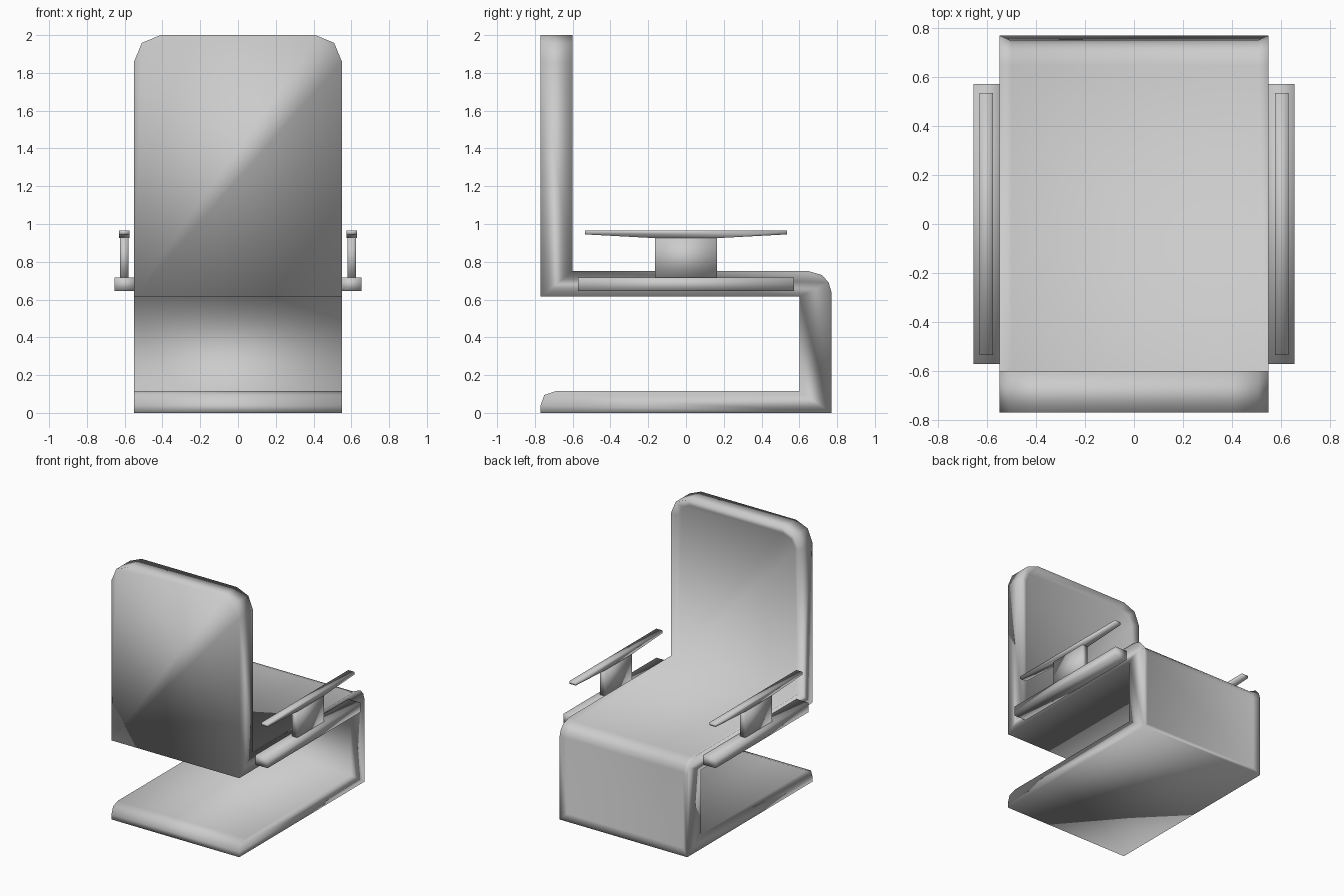
import bpy, bmesh
from mathutils import Vector

if "Cube" in bpy.data.objects:
    bpy.data.objects.remove(bpy.data.objects["Cube"])

grey = bpy.data.materials.new("light_grey")
grey.use_nodes = True
grey.diffuse_color = (0.6, 0.6, 0.6, 1)
grey.node_tree.nodes["Principled BSDF"].inputs["Base Color"].default_value = (0.6, 0.6, 0.6, 1)


def prism(profile, x0, x1):
    """Extrude a closed (y, z) profile from x0 to x1."""
    bm = bmesh.new()
    face = bm.faces.new([bm.verts.new((x0, y, z)) for y, z in profile])
    out = bmesh.ops.extrude_face_region(bm, geom=[face])
    moved = [v for v in out["geom"] if isinstance(v, bmesh.types.BMVert)]
    bmesh.ops.translate(bm, verts=moved, vec=(x1 - x0, 0, 0))
    bmesh.ops.recalc_face_normals(bm, faces=bm.faces)
    return bm


def finish(bm, name):
    mesh = bpy.data.meshes.new(name)
    bm.to_mesh(mesh)
    bm.free()
    mesh.materials.append(grey)
    for p in mesh.polygons:
        p.use_smooth = True
    obj = bpy.data.objects.new(name, mesh)
    bpy.context.collection.objects.link(obj)
    return obj


# Seat body: base, leg, seat and backrest as one folded slab
HALF = 0.55
body_profile = [
    (-0.77, 0), (0.77, 0), (0.77, 0.64), (0.755, 0.69), (0.72, 0.73), (0.65, 0.75),
    (-0.6, 0.75), (-0.6, 2), (-0.77, 2), (-0.77, 0.615), (0.6, 0.615), (0.6, 0.115),
    (-0.69, 0.115), (-0.75, 0.095), (-0.77, 0.04),
]
bm = prism(body_profile, -HALF, HALF)

# Rounded top corners of the backrest
corners = [e for e in bm.edges
           if all(v.co.z > 1.99 and abs(v.co.x) > 0.5 for v in e.verts)
           and abs(e.verts[0].co.y - e.verts[1].co.y) > 0.1]
bmesh.ops.bevel(bm, geom=corners, offset=0.14, segments=2, profile=0.5, affect='EDGES')
bm.normal_update()


# Shallow recess running down the backrest, over the seat and down the leg
def is_cushion(face):
    c, n = face.calc_center_median(), face.normal
    if abs(n.x) > 0.1:
        return False
    back = n.y > 0.9 and abs(c.y + 0.6) < 0.01
    seat = n.z > 0.1 and 0.6 < c.z < 0.8
    leg = n.y > 0.9 and c.y > 0.76
    return back or seat or leg


bmesh.ops.inset_region(bm, faces=[f for f in bm.faces if is_cushion(f)],
                       thickness=0.05, depth=-0.022, use_even_offset=True,
                       use_boundary=True)
finish(bm, "seat_body")

# Armrests: side rail, and a stem flaring into a thin pad
rail = [(-0.572, 0.645), (0.572, 0.645), (0.572, 0.718), (-0.572, 0.718)]
stem = [(-0.163, 0.71), (0.163, 0.71), (0.163, 0.935), (-0.163, 0.935)]
pad = [(-0.163, 0.925), (0.163, 0.925), (0.535, 0.945), (0.535, 0.965),
       (-0.535, 0.965), (-0.535, 0.945)]
for side, s in (("left", 1), ("right", -1)):
    finish(prism(rail, s * 0.54, s * 0.655), side + "_arm_rail")
    finish(prism(stem, s * 0.58, s * 0.625), side + "_arm_stem")
    finish(prism(pad, s * 0.575, s * 0.63), side + "_arm_pad")
